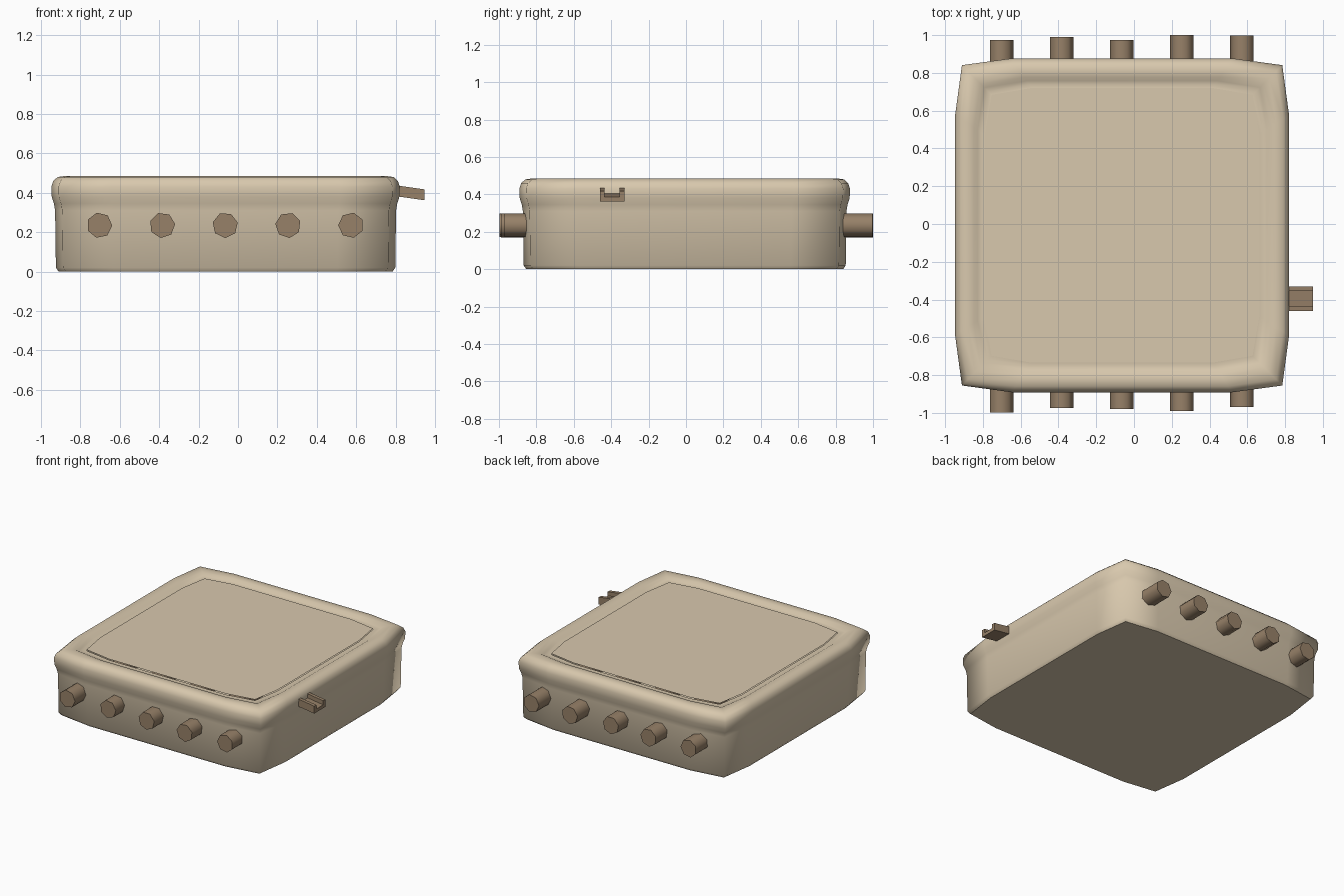
import bpy, bmesh, math
from mathutils import Matrix

cube = bpy.data.objects.get("Cube")
if cube:
    bpy.data.objects.remove(cube, do_unlink=True)

CX, CY = -0.063, -0.007


def material(name, color):
    mat = bpy.data.materials.new(name)
    mat.use_nodes = True
    rgba = (*color, 1)
    mat.diffuse_color = rgba
    mat.node_tree.nodes["Principled BSDF"].inputs["Base Color"].default_value = rgba
    return mat


clay = material("tan clay", (0.69, 0.58, 0.42))
wood = material("brown wood", (0.31, 0.22, 0.14))


def finish(name, bm, mat, smooth=False):
    bmesh.ops.recalc_face_normals(bm, faces=bm.faces)
    mesh = bpy.data.meshes.new(name)
    bm.to_mesh(mesh)
    bm.free()
    mesh.materials.append(mat)
    for poly in mesh.polygons:
        poly.use_smooth = smooth
    obj = bpy.data.objects.new(name, mesh)
    bpy.context.collection.objects.link(obj)
    return obj


def outline(bm, h, z):
    """Twelve-point square ring with softly bowed sides and blunt corners."""
    side = [(h, -0.66 * h), (h, 0.66 * h), (h - 0.036, h - 0.036)]
    ring = []
    for turn in range(4):
        c, s = round(math.cos(turn * math.pi / 2)), round(math.sin(turn * math.pi / 2))
        ring += [bm.verts.new((CX + x * c - y * s, CY + x * s + y * c, z)) for x, y in side]
    return ring


# Walls with the swollen parapet rolling over to a shallow gutter around the roof
profile = [(0.847, 0.0), (0.861, 0.02), (0.865, 0.31), (0.871, 0.345), (0.882, 0.38),
           (0.884, 0.43), (0.874, 0.46), (0.852, 0.48), (0.815, 0.485), (0.785, 0.48),
           (0.765, 0.468), (0.745, 0.463), (0.727, 0.465)]
bm = bmesh.new()
rings = [outline(bm, h, z) for h, z in profile]
for low, high in zip(rings, rings[1:]):
    for i in range(len(low)):
        j = (i + 1) % len(low)
        bm.faces.new((low[i], low[j], high[j], high[i]))
finish("adobe_walls", bm, clay, smooth=True)

# Flat roof and underside
for name, h, z, up in (("roof", 0.727, 0.472, True), ("underside", 0.847, 0.0, False)):
    bm = bmesh.new()
    bm.faces.new(outline(bm, h, z))
    obj = finish(name, bm, clay)
    if (obj.data.polygons[0].normal.z > 0) != up:
        obj.data.flip_normals()

# Roof beams running through the house, each with uneven ends
ends = [(-0.998, 0.975), (-0.975, 0.99), (-0.98, 0.975), (-0.99, 1.0), (-0.97, 0.997)]
for i, (front, back) in enumerate(ends):
    bm = bmesh.new()
    bmesh.ops.create_cone(bm, cap_ends=True, segments=7, radius1=0.065, radius2=0.065,
                          depth=back - front)
    place = (Matrix.Translation((-0.703 + 0.319 * i, (front + back) / 2, 0.235))
             @ Matrix.Rotation(math.pi / 2, 4, "X") @ Matrix.Rotation(0.2 + 0.12 * i, 4, "Z"))
    bm.transform(place)
    beam = finish(f"roof_beam_{i + 1}", bm, wood)
    for poly in beam.data.polygons:
        poly.use_smooth = abs(poly.normal.y) < 0.5
    for edge in beam.data.edges:
        a, b = (beam.data.vertices[v].co for v in edge.vertices)
        edge.use_edge_sharp = abs(a.y - b.y) < 0.1

# Tilted U-shaped rain spout on the left wall
channel = [(-0.065, 0), (0.065, 0), (0.065, 0.055), (0.04, 0.055),
           (0.04, 0.025), (-0.04, 0.025), (-0.04, 0.055), (-0.065, 0.055)]
bm = bmesh.new()
face = bm.faces.new([bm.verts.new((0.947, -0.395 + y, 0.362 + z)) for y, z in channel])
new = bmesh.ops.extrude_face_region(bm, geom=[face])["geom"]
for v in new:
    if isinstance(v, bmesh.types.BMVert):
        v.co.x -= 0.17
        v.co.z += 0.024
finish("rain_spout", bm, wood)
